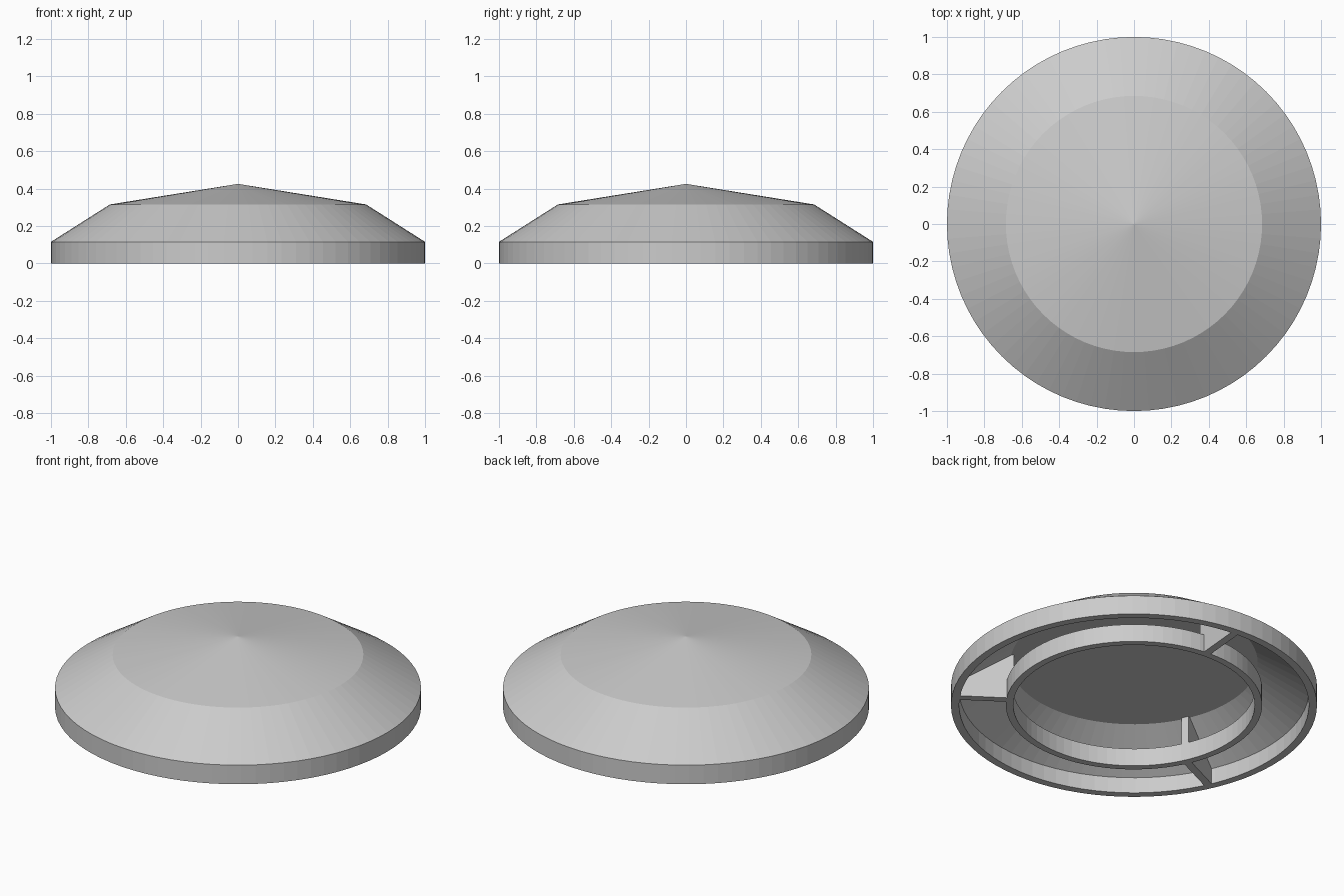
import bpy
import bmesh
from math import cos, sin, tau, radians

if "Cube" in bpy.data.objects:
    bpy.data.objects.remove(bpy.data.objects["Cube"], do_unlink=True)

SEGMENTS = 80
WALL = 0.044      # shell and strut thickness
RING_IN = 0.66    # collar inner radius

grey = bpy.data.materials.new("light grey")
grey.use_nodes = True
grey.diffuse_color = (0.6, 0.6, 0.6, 1)
grey.node_tree.nodes["Principled BSDF"].inputs["Base Color"].default_value = (0.6, 0.6, 0.6, 1)


def finish(name, bm):
    bmesh.ops.recalc_face_normals(bm, faces=bm.faces)
    mesh = bpy.data.meshes.new(name)
    bm.to_mesh(mesh)
    bm.free()
    mesh.materials.append(grey)
    obj = bpy.data.objects.new(name, mesh)
    bpy.context.collection.objects.link(obj)
    return obj


def lathe(name, profile, closed):
    """Revolve (radius, height) points around z; radius 0 gives a pole."""
    bm = bmesh.new()
    rings = []
    for r, z in profile:
        count = SEGMENTS if r > 0 else 1
        rings.append([bm.verts.new((r * cos(tau * i / SEGMENTS), r * sin(tau * i / SEGMENTS), z))
                      for i in range(count)])
    pairs = list(zip(rings, rings[1:]))
    if closed:
        pairs.append((rings[-1], rings[0]))
    for a, b in pairs:
        for i in range(SEGMENTS):
            j = (i + 1) % SEGMENTS
            corners = [a[i % len(a)], a[j % len(a)], b[j % len(b)], b[i % len(b)]]
            bm.faces.new(list(dict.fromkeys(corners)))
    return finish(name, bm)


def strut(name, angle):
    """Upright web joining the collar, the rim and the sloping roof."""
    outline = [(RING_IN, 0), (0.97, 0), (0.97, 0.1), (0.68, 0.28), (RING_IN, 0.28)]
    bm = bmesh.new()
    c, s = cos(angle), sin(angle)
    sides = [[bm.verts.new((r * c - t * s, r * s + t * c, z)) for r, z in outline]
             for t in (-WALL / 2, WALL / 2)]
    bm.faces.new(sides[0])
    bm.faces.new(sides[1])
    for i in range(len(outline)):
        j = (i + 1) % len(outline)
        bm.faces.new((sides[0][i], sides[0][j], sides[1][j], sides[1][i]))
    return finish(name, bm)


# Hollow cap: shallow peak, sloping shoulder, upright rim, flat ceiling inside
lathe("cap_shell", [(0, 0.425), (0.685, 0.315), (1, 0.115), (1, 0),
                    (1 - WALL, 0), (1 - WALL, 0.095), (0.676, 0.271), (0, 0.271)], False)

# Collar ring hanging below the ceiling
lathe("collar_ring", [(RING_IN, 0), (0.7, 0), (0.7, 0.107), (RING_IN, 0.107)], True)

# Three struts holding the collar
for n in range(3):
    strut(f"strut_{n + 1}", radians(85 + 120 * n))
